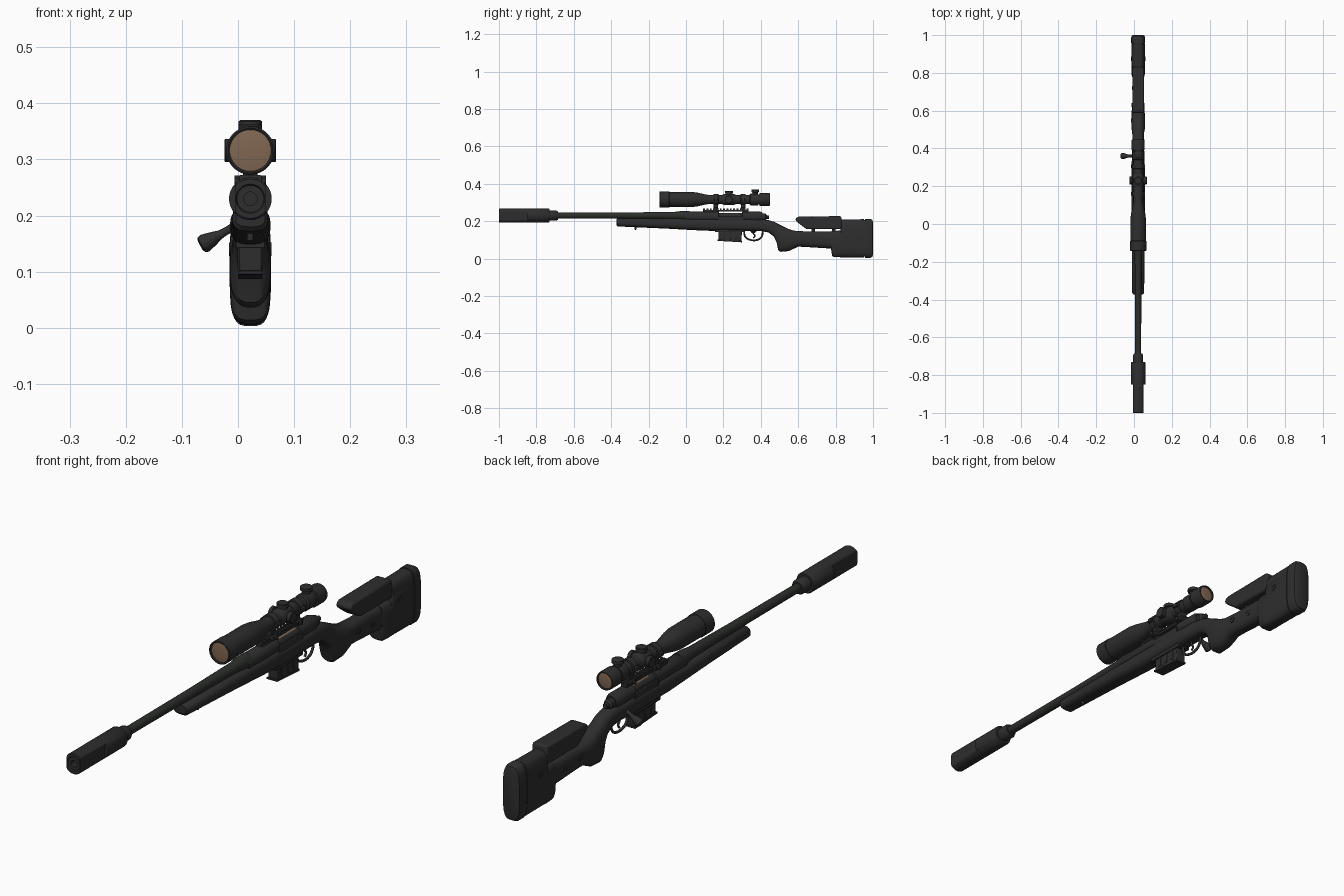
import bpy, bmesh, math
from mathutils import Vector

if "Cube" in bpy.data.objects:
    bpy.data.objects.remove(bpy.data.objects["Cube"])

CX = 0.022   # centre line of the rifle
BORE = 0.23  # bore height
SZ = 0.316   # scope height


def material(name, c):
    m = bpy.data.materials.new(name)
    m.diffuse_color = (*c, 1)
    m.use_nodes = True
    m.node_tree.nodes["Principled BSDF"].inputs["Base Color"].default_value = m.diffuse_color
    return m


BLACK = material("charcoal black", (0.027, 0.027, 0.027))
STEEL = material("dark steel", (0.025, 0.028, 0.025))
BROWN = material("amber brown", (0.22, 0.135, 0.085))


def finish(name, bm, mat, bevel=0, angle=35):
    bmesh.ops.recalc_face_normals(bm, faces=bm.faces)
    me = bpy.data.meshes.new(name)
    bm.to_mesh(me)
    bm.free()
    ob = bpy.data.objects.new(name, me)
    bpy.context.collection.objects.link(ob)
    me.materials.append(mat)
    if bevel:
        b = ob.modifiers.new("bevel", 'BEVEL')
        b.width, b.segments, b.limit_method = bevel, 2, 'ANGLE'
    bpy.ops.object.select_all(action='DESELECT')
    ob.select_set(True)
    bpy.context.view_layer.objects.active = ob
    bpy.ops.object.shade_smooth_by_angle(angle=math.radians(angle))
    return ob


def skin(bm, rings):
    """Bridge rings of equal length and cap both ends."""
    vs = [[bm.verts.new(p) for p in r] for r in rings]
    n = len(vs[0])
    for a, b in zip(vs, vs[1:]):
        for i in range(n):
            bm.faces.new((a[i], a[(i + 1) % n], b[(i + 1) % n], b[i]))
    bm.faces.new(vs[0])
    bm.faces.new(vs[-1])


def lathe(name, base, pts, axis=(0, 1, 0), mat=BLACK, seg=32, clamp=None):
    """Turned part: pts are (distance along axis, radius)."""
    q = Vector(axis).to_track_quat('Z', 'Y')
    rings = []
    for t, r in pts:
        ring = []
        for i in range(seg):
            a = math.tau * (i + .5) / seg
            p = q @ Vector((r * math.cos(a), r * math.sin(a), t))
            if clamp and p.y < clamp[0]:
                p.x = max(-clamp[1], min(clamp[1], p.x))
            ring.append(p + Vector(base))
        rings.append(ring)
    bm = bmesh.new()
    skin(bm, rings)
    return finish(name, bm, mat)


def box(name, x, y, z, mat=BLACK, bevel=0.002):
    bm = bmesh.new()
    bmesh.ops.create_cube(bm, size=1)
    for v in bm.verts:
        v.co = [lo + (hi - lo) * (c + .5) for c, (lo, hi) in zip(v.co, (x, y, z))]
    return finish(name, bm, mat, bevel)


def plate(name, pts, hw, bevel=0.003, mat=BLACK):
    """Side profile (y, z) extruded to half width hw."""
    bm = bmesh.new()
    skin(bm, [[(CX + s * hw, y, z) for y, z in pts] for s in (-1, 1)])
    return finish(name, bm, mat, bevel)


def loft(name, secs, power, seg=32):
    """Rounded sections (y, top, bottom, half width) joined along y."""
    rings = []
    for y, t, b, w in secs:
        ring = []
        for i in range(seg):
            a = math.tau * (i + .5) / seg
            c, s = math.cos(a), math.sin(a)
            e = 2 / power
            ring.append((CX + w * math.copysign(abs(c) ** e, c), y,
                         (t + b) / 2 + (t - b) / 2 * math.copysign(abs(s) ** e, s)))
        rings.append(ring)
    bm = bmesh.new()
    skin(bm, rings)
    return finish(name, bm, BLACK, angle=40)


def tube(name, pts, r, mat=BLACK):
    cu = bpy.data.curves.new(name, 'CURVE')
    cu.dimensions, cu.bevel_depth, cu.bevel_resolution = '3D', r, 3
    cu.use_fill_caps = True
    sp = cu.splines.new('BEZIER')
    sp.bezier_points.add(len(pts) - 1)
    for bp, (y, z) in zip(sp.bezier_points, pts):
        bp.co = (CX, y, z)
        bp.handle_left_type = bp.handle_right_type = 'AUTO'
    ob = bpy.data.objects.new(name, cu)
    bpy.context.collection.objects.link(ob)
    cu.materials.append(mat)


# Stock: forend, wrist, grip and rear bar
loft("stock", [(-.372, .21, .18, .026), (-.365, .215, .172, .032), (-.1, .215, .16, .034),
               (.1, .215, .149, .036), (.3, .214, .147, .035), (.4, .212, .147, .032),
               (.44, .206, .14, .03), (.47, .197, .118, .031), (.485, .19, .085, .032),
               (.493, .186, .045, .033), (.505, .18, .036, .036), (.55, .158, .04, .037),
               (.575, .15, .052, .036), (.6, .147, .064, .034), (.64, .146, .062, .031),
               (.8, .146, .052, .03)], 2.7)
# Butt block and rubber pad
loft("butt", [(.775, .146, .05, .03), (.782, .147, .014, .033), (.79, .148, .008, .035),
              (.826, .15, .007, .036), (.832, .209, .006, .036), (.952, .211, .005, .036)], 3.6)
loft("pad_spacer", [(.95, .206, .01, .033), (.958, .206, .01, .033)], 3.6)
loft("butt_pad", [(.956, .213, .003, .037), (.985, .213, .003, .037),
                  (.996, .207, .009, .034), (1.0, .195, .02, .028)], 3.6)
# Raised cheek rest on posts
plate("cheek_rest", [(.585, .214), (.6, .225), (.83, .227), (.834, .157), (.645, .157), (.588, .2)],
      .031, .009)
for y in (.68, .79):
    lathe("cheek_post", (CX, y, .13), [(0, .01), (.04, .01)], (0, 0, 1), seg=16)
for s in (-1, 1):
    for y, z, w in ((.63, .11, .03), (.72, .1, .028), (.875, .14, .034)):
        lathe("stock_screw", (CX + s * w, y, z), [(0, .012), (.004, .012), (.004, .006), (.002, .006)],
              (s, 0, 0), seg=20)

# Barrel and receiver
lathe("barrel", (CX, 0, BORE), [(-.72, .016), (-.3, .017), (-.06, .02), (-.02, .025), (.02, .025)], mat=STEEL)
lathe("receiver", (CX, 0, BORE - .006), [(-.005, .026), (0, .028), (.175, .028), (.176, .02), (.3, .02),
                                         (.301, .028), (.395, .028), (.41, .022)])
for s in (-1, 1):
    box("receiver_wall", (CX + s * .026 - .004, CX + s * .026 + .004), (.17, .31), (.19, .226))
lathe("chambered_round", (CX, 0, BORE), [(.18, .006), (.2, .015), (.3, .015)], mat=BROWN, seg=20)
lathe("bolt_shroud", (CX, 0, BORE - .008), [(.4, .02), (.425, .018), (.432, .01), (.445, .009)], seg=24)
# Bolt handle on the left
d = Vector((-.87, 0, -.49))
lathe("bolt_handle", (.005, .36, .187), [(0, .009), (.03, .007), (.042, .008), (.058, .013),
                                          (.074, .017), (.08, .015), (.083, .009)], d, seg=20)

# Suppressor with flat-sided front and collar
lathe("suppressor", (CX, 0, BORE), [(-.97, .012), (-.996, .012), (-.996, .024), (-1, .026), (-1, .035),
                                    (-.997, .038), (-.851, .038), (-.85, .038), (-.735, .038), (-.73, .035),
                                    (-.73, .027), (-.695, .027), (-.685, .022), (-.685, .016)],
      seg=48, clamp=(-.8505, .027))

# Magazine with ribs
plate("magazine", [(.172, .16), (.174, .096), (.296, .089), (.3, .16)], .02)
plate("magazine_foot", [(.168, .102), (.168, .095), (.299, .087), (.299, .095)], .022, .001)
for y in (.2, .235, .27):
    box("magazine_rib", (CX - .0225, CX + .0225), (y - .006, y + .006), (.105, .15))
box("magazine_well", (CX - .026, CX + .026), (.155, .315), (.142, .16))
# Trigger and guard
tube("trigger_guard", [(.31, .15), (.318, .115), (.345, .1), (.38, .1), (.403, .115), (.412, .15)], .005)
tube("trigger", [(.362, .155), (.36, .135), (.368, .122), (.36, .11)], .004)
lathe("sling_stud", (CX, -.27, .172), [(0, .006), (-.016, .006), (-.018, .003)], (0, 0, 1), seg=12)

# Scope rail with teeth
box("scope_rail", (CX - .012, CX + .012), (.09, .335), (.252, .261), bevel=.001)
for y in (.095, .305):
    box("rail_base", (CX - .011, CX + .011), (y, y + .03 + .04 * (y < .2)), (.24, .256), bevel=.001)
for i in range(14):
    y = .092 + i * .0178
    box("rail_tooth", (CX - .014, CX + .014), (y, y + .01), (.26, .267), bevel=0)

# Scope body
S = (CX, 0, SZ)
lathe("scope_body", S, [(-.125, .037), (-.14, .037), (-.142, .04), (-.14, .043), (-.09, .043), (-.088, .041),
                        (.03, .041), (.06, .037), (.11, .026), (.12, .025), (.34, .025), (.345, .031),
                        (.385, .031), (.386, .028), (.392, .028), (.393, .035), (.44, .035),
                        (.448, .033), (.448, .029), (.435, .029)], seg=40)
lathe("front_lens", S, [(-.136, .025), (-.134, .0375), (-.12, .0375)], mat=BROWN, seg=40)
lathe("rear_lens", S, [(.43, .0295), (.442, .0295), (.444, .02)], mat=BROWN, seg=40)
# Turret block and knobs
lathe("turret_block", S, [(.195, .025), (.203, .03), (.257, .03), (.265, .025)], seg=24)
KNOB = [(.02, .017), (.031, .017), (.032, .021), (.044, .021), (.046, .019)]
for ax in ((1, 0, 0), (-1, 0, 0), (0, 0, 1)):
    lathe("turret_knob", (CX, .23, SZ), KNOB, ax, seg=24)
lathe("focus_knob", (CX, .37, SZ), [(.02, .014), (.038, .014), (.04, .021), (.052, .021), (.054, .018)],
      (0, 0, 1), seg=24)
# Scope mounts: ring, foot and clamp screws
for y in (.16, .305):
    lathe("scope_ring", S, [(y - .013, .026), (y - .012, .03), (y + .012, .03), (y + .013, .026)], seg=32)
    box("ring_foot", (CX - .013, CX + .013), (y - .012, y + .012), (.262, .295))
    box("ring_clamp", (CX - .02, CX + .02), (y - .014, y + .014), (.254, .272))
    for s in (-1, 1):
        box("ring_lug", (CX + s * .032 - .005, CX + s * .032 + .005), (y - .01, y + .01), (SZ - .008, SZ + .008))
        lathe("clamp_nut", (CX + s * .018, y, .263), [(0, .008), (.01, .008)], (s, 0, 0), seg=6)
